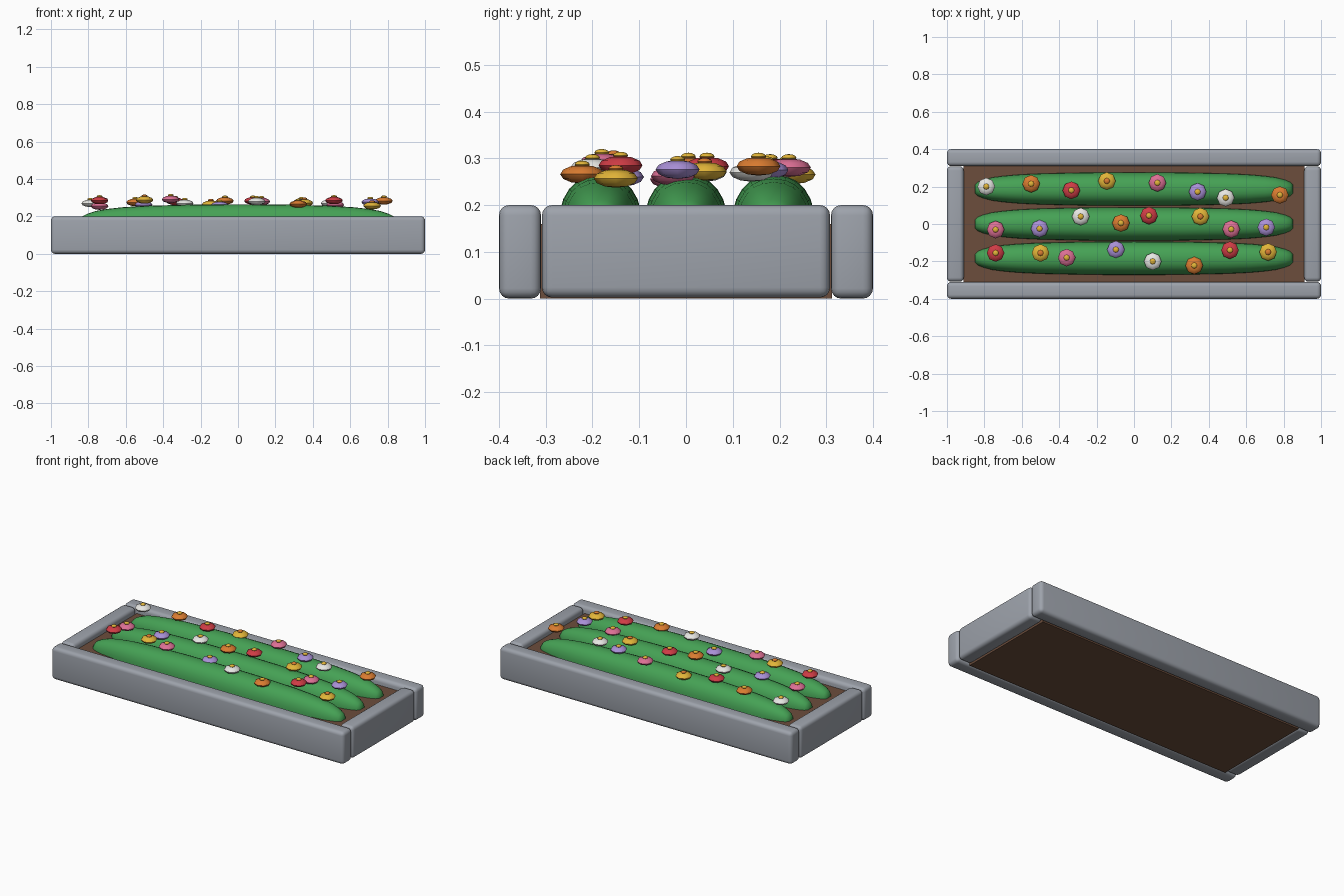
import bpy, bmesh, math

if "Cube" in bpy.data.objects:
    bpy.data.objects.remove(bpy.data.objects["Cube"])

def mat(name, rgb):
    m = bpy.data.materials.new(name)
    m.diffuse_color = (*rgb, 1)
    m.use_nodes = True
    m.node_tree.nodes["Principled BSDF"].inputs["Base Color"].default_value = m.diffuse_color
    return m

STONE = mat("grey stone", (0.34, 0.365, 0.41))
SOIL = mat("brown soil", (0.15, 0.075, 0.045))
LEAF = mat("leaf green", (0.06, 0.36, 0.09))
C = {
    "red": mat("petal red", (0.62, 0.045, 0.06)),
    "orange": mat("petal orange", (0.70, 0.20, 0.03)),
    "yellow": mat("petal yellow", (0.76, 0.46, 0.04)),
    "pink": mat("petal pink", (0.72, 0.16, 0.30)),
    "purple": mat("petal purple", (0.40, 0.28, 0.68)),
    "white": mat("petal white", (0.83, 0.83, 0.80)),
}

def finish(name, bm, mats, angle=40):
    me = bpy.data.meshes.new(name)
    bmesh.ops.recalc_face_normals(bm, faces=bm.faces)
    bm.to_mesh(me)
    bm.free()
    for m in mats:
        me.materials.append(m)
    ob = bpy.data.objects.new(name, me)
    bpy.context.collection.objects.link(ob)
    bpy.ops.object.select_all(action='DESELECT')
    ob.select_set(True)
    bpy.context.view_layer.objects.active = ob
    bpy.ops.object.shade_smooth_by_angle(angle=math.radians(angle))
    return ob

def box(name, lo, hi, m, bevel=0.0):
    bm = bmesh.new()
    bmesh.ops.create_cube(bm, size=1)
    for v in bm.verts:
        v.co = [lo[i] + (v.co[i] + 0.5) * (hi[i] - lo[i]) for i in range(3)]
    if bevel:
        bmesh.ops.bevel(bm, geom=bm.edges[:], offset=bevel, segments=4,
                        profile=0.5, affect='EDGES')
    return finish(name, bm, [m])

# stone border
box("front_wall", (-1, -0.4, 0), (1, -0.31, 0.2), STONE, 0.022)
box("back_wall", (-1, 0.31, 0), (1, 0.4, 0.2), STONE, 0.022)
box("left_wall", (-1, -0.308, 0.002), (-0.91, 0.308, 0.2), STONE, 0.022)
box("right_wall", (0.91, -0.308, 0.002), (1, 0.308, 0.2), STONE, 0.022)

# soil bed
box("soil", (-0.912, -0.312, 0), (0.912, 0.312, 0.16), SOIL)

# long rounded hedge rows: superellipse sections scaled along x
STATIONS = [(0, 1), (0.25, 0.985), (0.5, 0.925), (0.62, 0.86), (0.7, 0.78),
            (0.76, 0.69), (0.81, 0.54), (0.835, 0.42), (0.85, 0.26)]

def hedge(name, y0):
    bm = bmesh.new()
    n = 24
    spine = [(-x, s) for x, s in STATIONS[:0:-1]] + STATIONS
    rings = []
    for x, s in spine:
        ring = []
        for k in range(n):
            a = 2 * math.pi * k / n
            c, d = math.cos(a), math.sin(a)
            py = math.copysign(abs(c) ** 0.87, c) * 0.09 * s
            pz = math.copysign(abs(d) ** 0.87, d) * 0.115 * s
            ring.append(bm.verts.new((x, y0 + py, 0.15 + pz)))
        rings.append(ring)
    for r, q in zip(rings, rings[1:]):
        for k in range(n):
            bm.faces.new((r[k], r[(k + 1) % n], q[(k + 1) % n], q[k]))
    bm.faces.new(rings[0])
    bm.faces.new(rings[-1])
    finish(name, bm, [LEAF], 50)

for name, y in (("front_hedge", -0.183), ("middle_hedge", 0), ("back_hedge", 0.187)):
    hedge(name, y)

# flowers: squashed eight-sided blossom with a small button on top
def flower(name, x, y, z, petal, button):
    bm = bmesh.new()
    for r, h, dz, seg, mi in ((0.047, 0.02, 0, 8, 0), (0.016, 0.008, 0.021, 8, 1)):
        old = set(bm.faces)
        res = bmesh.ops.create_uvsphere(bm, u_segments=seg, v_segments=6, radius=1)
        for v in res["verts"]:
            v.co = (x + v.co.x * r, y + v.co.y * r, z + dz + v.co.z * h)
        for f in set(bm.faces) - old:
            f.material_index = mi
    finish(name, bm, [petal, button], 50)

FLOWERS = [
    ("white", -.79, .20, .27), ("orange", -.55, .215, .275), ("red", -.335, .18, .28),
    ("yellow", -.145, .23, .265), ("pink", .125, .22, .28), ("purple", .34, .172, .275),
    ("white", .49, .14, .27), ("orange", .78, .155, .283),
    ("pink", -.74, -.03, .255), ("purple", -.505, -.025, .262), ("white", -.285, .04, .27),
    ("orange", -.07, .005, .283), ("red", .08, .045, .283), ("yellow", .355, .04, .272),
    ("pink", .52, -.028, .262), ("purple", .707, -.018, .276),
    ("red", -.74, -.155, .285), ("yellow", -.5, -.155, .288), ("pink", -.36, -.18, .291),
    ("purple", -.097, -.137, .26), ("white", .1, -.2, .28), ("orange", .322, -.222, .266),
    ("red", .513, -.14, .285), ("yellow", .717, -.15, .257),
]
for i, (col, x, y, z) in enumerate(FLOWERS):
    button = C["orange"] if col == "yellow" else C["yellow"]
    flower(f"{col}_flower_{i + 1}", x, y, z, C[col], button)
